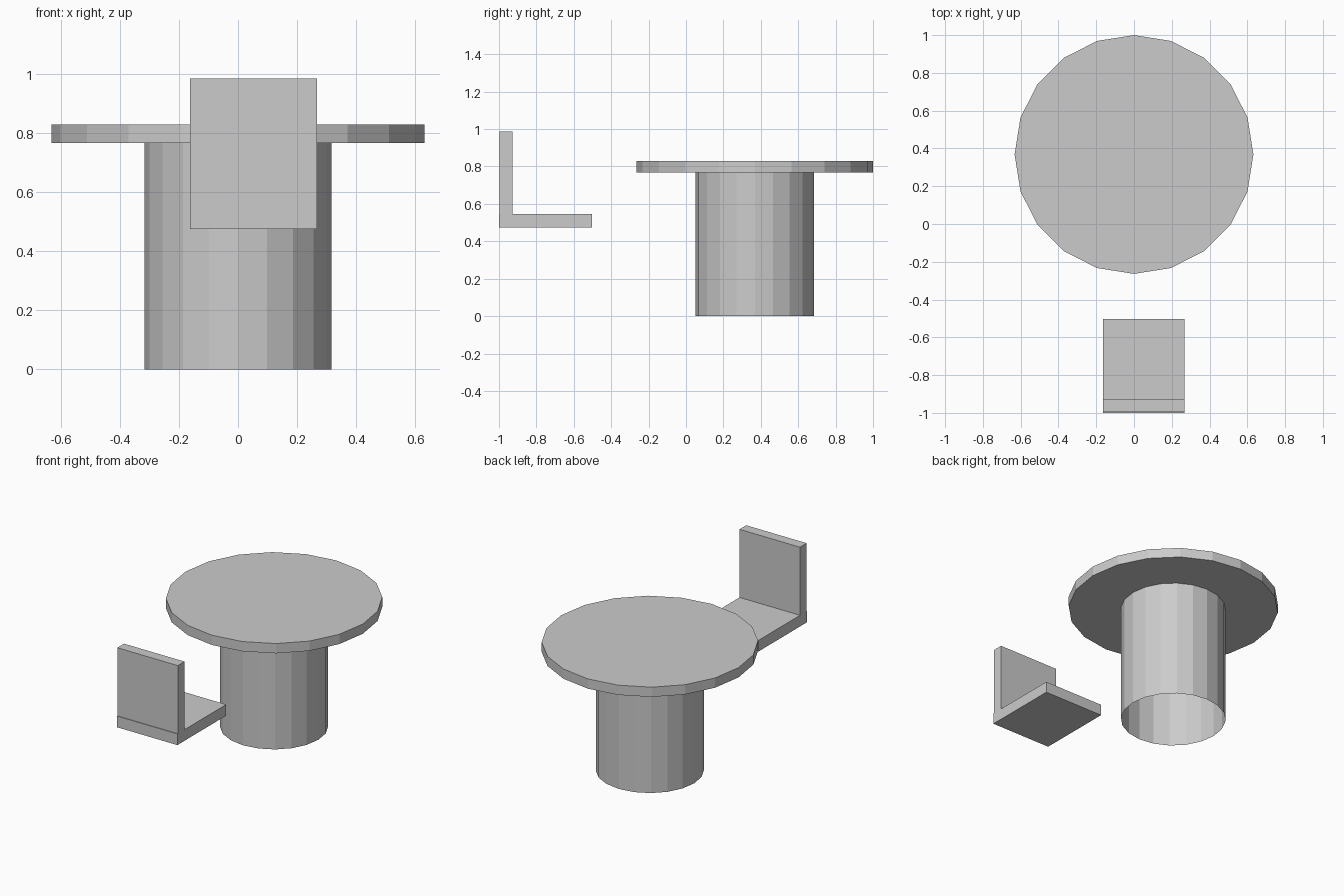
import bpy, bmesh
from mathutils import Matrix, Vector

if "Cube" in bpy.data.objects:
    bpy.data.objects.remove(bpy.data.objects["Cube"])

TABLE_Y = 0.368


def add_object(name, bm):
    mesh = bpy.data.meshes.new(name)
    bmesh.ops.recalc_face_normals(bm, faces=bm.faces)
    bm.to_mesh(mesh)
    bm.free()
    obj = bpy.data.objects.new(name, mesh)
    bpy.context.collection.objects.link(obj)
    return obj


def disc(name, radius, z0, z1, caps):
    bm = bmesh.new()
    bmesh.ops.create_cone(bm, cap_ends=caps, segments=20, radius1=radius, radius2=radius,
                          depth=z1 - z0,
                          matrix=Matrix.Translation((0, TABLE_Y, (z0 + z1) / 2)))
    return add_object(name, bm)


def box(name, low, high):
    low, high = Vector(low), Vector(high)
    bm = bmesh.new()
    bmesh.ops.create_cube(bm, size=1, matrix=Matrix.Translation((low + high) / 2)
                          @ Matrix.Diagonal((*(high - low), 1)))
    return add_object(name, bm)


# Round table: 20-sided top on a hollow pedestal open at the bottom
disc("table_top", 0.632, 0.767, 0.83, True)
disc("table_pedestal", 0.316, 0.0, 0.767, False)

# Chair: flat seat with an upright back set just inside its rear edge
box("chair_seat", (-0.163, -1.0, 0.475), (0.268, -0.503, 0.547))
box("chair_back", (-0.163, -0.996, 0.547), (0.268, -0.928, 0.986))
